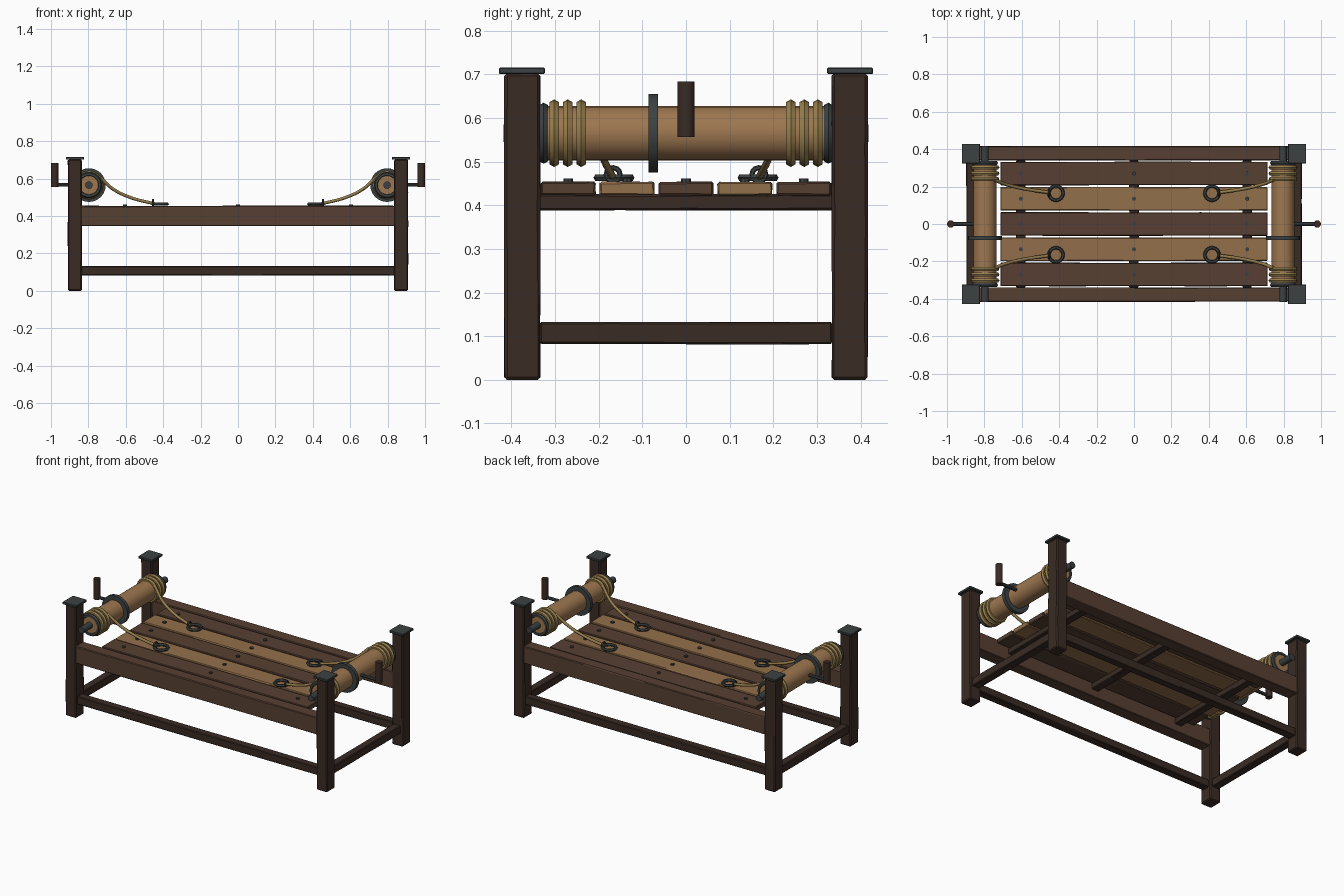
import bpy, bmesh, random
from math import radians, pi, cos, sin
from mathutils import Vector

if "Cube" in bpy.data.objects:
    bpy.data.objects.remove(bpy.data.objects["Cube"])

random.seed(4)


def mat(name, c):
    m = bpy.data.materials.new(name)
    m.diffuse_color = (*c, 1)
    m.use_nodes = True
    m.node_tree.nodes["Principled BSDF"].inputs["Base Color"].default_value = m.diffuse_color
    return m


DARK = mat("dark_wood", (0.042, 0.024, 0.018))
MID = mat("brown_wood", (0.095, 0.05, 0.032))
LIGHT = mat("light_wood", (0.29, 0.16, 0.07))
ROLL = mat("roller_wood", (0.34, 0.185, 0.08))
ROPE = mat("rope", (0.31, 0.21, 0.075))
IRON = mat("iron", (0.045, 0.053, 0.053))


def link(name, bm, m, smooth=False):
    me = bpy.data.meshes.new(name)
    bm.normal_update()
    bm.to_mesh(me)
    bm.free()
    o = bpy.data.objects.new(name, me)
    bpy.context.collection.objects.link(o)
    me.materials.append(m)
    if smooth:
        bpy.context.view_layer.objects.active = o
        bpy.ops.object.select_all(action='DESELECT')
        o.select_set(True)
        bpy.ops.object.shade_smooth_by_angle(angle=radians(35))
    return o


def beam(name, c, size, m, cuts=3, rough=0.002, bevel=0.004):
    """Bevelled timber, split along its length and slightly uneven."""
    bm = bmesh.new()
    bmesh.ops.create_cube(bm, size=1)
    for v in bm.verts:
        v.co = Vector(a * b for a, b in zip(v.co, size))
    if bevel:
        bmesh.ops.bevel(bm, geom=bm.edges[:], offset=bevel, segments=1, affect='EDGES')
    ax = max(range(3), key=lambda i: size[i])
    for k in range(1, cuts + 1):
        n = Vector((0, 0, 0))
        n[ax] = 1
        bmesh.ops.bisect_plane(bm, geom=bm.verts[:] + bm.edges[:] + bm.faces[:],
                               plane_co=n * size[ax] * (k / (cuts + 1) - 0.5), plane_no=n)
    for v in bm.verts:
        for i in range(3):
            if i != ax:
                v.co[i] += random.uniform(-rough, rough) * 0.5
        v.co += Vector(c)
    return link(name, bm, m)


def rod(name, c, r, length, axis, m, seg=24):
    """Cylinder along x, y or z."""
    bm = bmesh.new()
    bmesh.ops.create_cone(bm, cap_ends=True, segments=seg, radius1=r, radius2=r, depth=length)
    o = link(name, bm, m, True)
    o.location = c
    o.rotation_euler = {'x': (0, pi / 2, 0), 'y': (pi / 2, 0, 0), 'z': (0, 0, 0)}[axis]
    return o


def ring(name, c, R, r, axis, m, seg=24, sides=6):
    bm = bmesh.new()
    rows = []
    for i in range(seg):
        a = 2 * pi * i / seg
        rows.append([bm.verts.new(((R + r * cos(b)) * cos(a), (R + r * cos(b)) * sin(a), r * sin(b)))
                     for b in (2 * pi * j / sides for j in range(sides))])
    for i in range(seg):
        p, q = rows[i], rows[(i + 1) % seg]
        for j in range(sides):
            k = (j + 1) % sides
            bm.faces.new((p[j], q[j], q[k], p[k]))
    o = link(name, bm, m, True)
    o.location = c
    o.rotation_euler = {'x': (0, pi / 2, 0), 'y': (pi / 2, 0, 0), 'z': (0, 0, 0)}[axis]
    return o


def rope(name, pts, r):
    cu = bpy.data.curves.new(name, 'CURVE')
    cu.dimensions = '3D'
    cu.bevel_depth = r
    cu.bevel_resolution = 1
    cu.resolution_u = 6
    cu.use_fill_caps = True
    s = cu.splines.new('BEZIER')
    s.bezier_points.add(len(pts) - 1)
    for b, p in zip(s.bezier_points, pts):
        b.co = p
        b.handle_left_type = b.handle_right_type = 'AUTO'
    o = bpy.data.objects.new(name, cu)
    bpy.context.collection.objects.link(o)
    cu.materials.append(ROPE)


# Posts with iron caps
for sx in (-1, 1):
    for sy in (-1, 1):
        beam("corner_post", (sx * 0.872, sy * 0.375, 0.351), (0.075, 0.082, 0.702), DARK, bevel=0.006)
        beam("post_cap", (sx * 0.872, sy * 0.376, 0.708), (0.097, 0.105, 0.014), IRON, 0, 0, 0.002)

# Side rails and lower stretchers
for s in (-1, 1):
    beam("side_rail", (0, s * 0.378, 0.4), (1.68, 0.076, 0.108), MID)
    beam("long_stretcher", (0, s * 0.375, 0.107), (1.68, 0.05, 0.05), DARK)
    beam("end_stretcher", (s * 0.872, 0, 0.107), (0.05, 0.67, 0.05), DARK)

# Bed planks on cross slats, with nails
for x in (-0.605, 0, 0.605):
    beam("cross_slat", (x, 0, 0.407), (0.05, 0.68, 0.036), DARK)
for i in range(-2, 3):
    beam("bed_plank", (0, i * 0.135, 0.438), (1.43, 0.125, 0.031), LIGHT if i % 2 else MID)
    for x in (-0.605, 0, 0.605):
        rod("nail_head", (x, i * 0.135, 0.456), 0.011, 0.01, 'z', IRON, 8)

# Rollers, cranks and ropes at each end
for s in (-1, 1):
    X, Z = s * 0.797, 0.565
    rod("roller", (X, 0, Z), 0.062, 0.665, 'y', ROLL)
    rod("axle", (X, 0, Z), 0.02, 0.836, 'y', IRON, 12)
    rod("ratchet_wheel", (X, -0.075, Z), 0.09, 0.022, 'y', IRON)
    rod("crank_arm", (s * 0.89, 0, Z + 0.002), 0.01, 0.19, 'x', IRON, 8)
    rod("crank_handle", (s * 0.98, 0, 0.62), 0.02, 0.128, 'z', DARK, 12)
    for t in (-1, 1):
        ring("roller_collar", (X, t * 0.326, Z), 0.058, 0.012, 'y', IRON)
        for y in (0.24, 0.271, 0.302):
            ring("rope_coil", (X, t * y, Z), 0.065, 0.0125, 'y', ROPE)
        rope("pull_rope", [(s * 0.745, t * 0.235, 0.615), (s * 0.67, t * 0.207, 0.545),
                           (s * 0.57, t * 0.185, 0.497), (s * 0.45, t * 0.168, 0.466)], 0.009)
        ring("rope_eye", (s * 0.455, t * 0.167, 0.47), 0.016, 0.006, 'x', IRON, 12)
        ring("shackle_ring", (s * 0.417, t * 0.165, 0.463), 0.038, 0.009, 'z', IRON)
